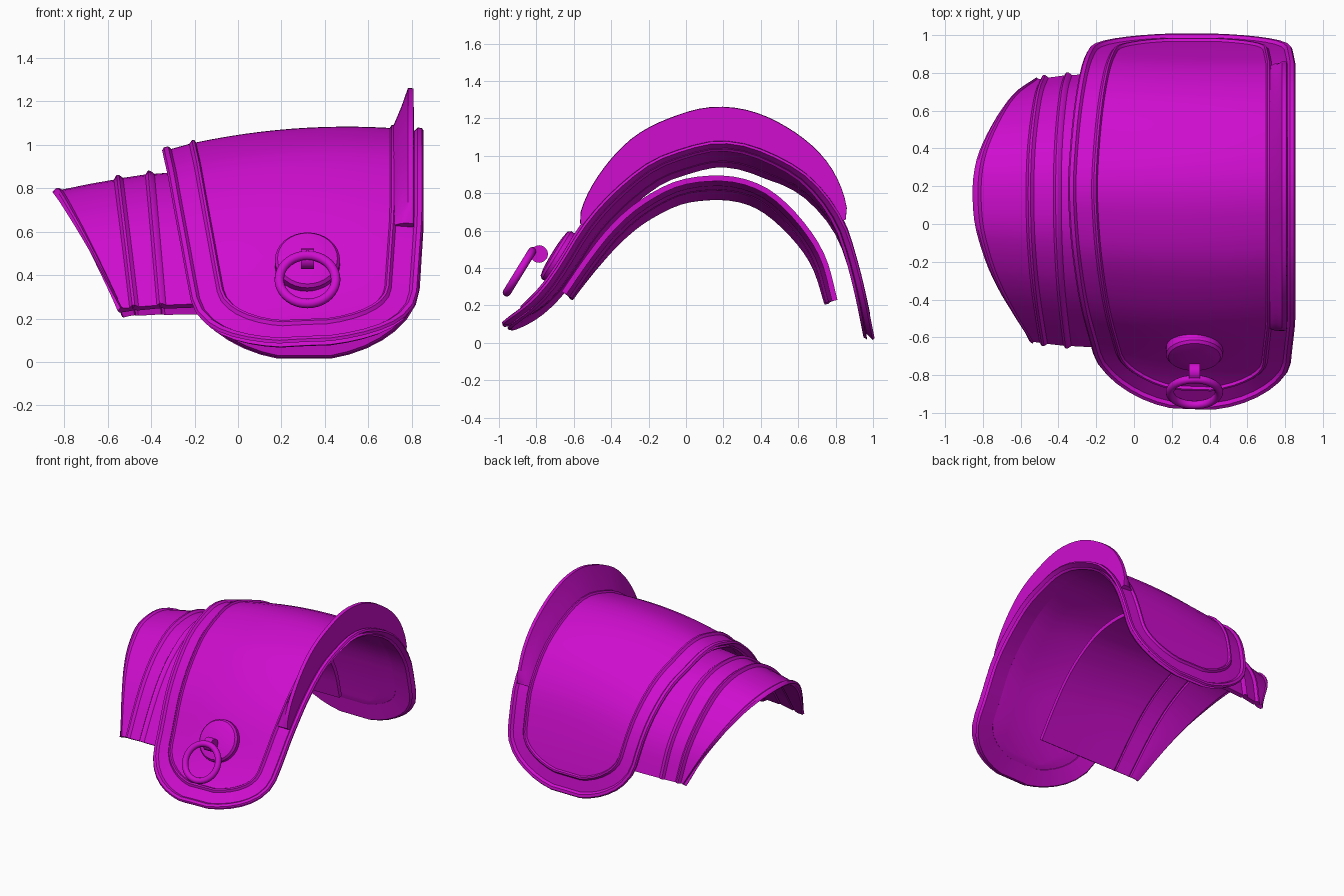
import bpy, bmesh, math
from mathutils import Vector, Matrix

if "Cube" in bpy.data.objects:
    bpy.data.objects.remove(bpy.data.objects["Cube"])

magenta = bpy.data.materials.new("magenta")
magenta.diffuse_color = (0.62, 0.004, 0.62, 1)
magenta.use_nodes = True
magenta.node_tree.nodes["Principled BSDF"].inputs["Base Color"].default_value = magenta.diffuse_color


class Arch:
    """Smooth (y, z) arch from front to back, addressed by arc length."""

    def __init__(self, pts):
        p = [Vector(q) for q in pts]
        p = [2 * p[0] - p[1]] + p + [2 * p[-1] - p[-2]]
        self.p = []
        for a, b, c, d in zip(p, p[1:], p[2:], p[3:]):
            for k in range(10):
                t = k / 10
                self.p.append(0.5 * (2 * b + (c - a) * t + (2 * a - 5 * b + 4 * c - d) * t * t
                                     + (3 * b - a - 3 * c + d) * t ** 3))
        self.p.append(p[-2])
        self.s = [0]
        for a, b in zip(self.p, self.p[1:]):
            self.s.append(self.s[-1] + (b - a).length)
        self.length = self.s[-1]
        top = max(range(len(self.p)), key=lambda i: self.p[i].y)
        self.top_s, self.top_z = self.s[top], self.p[top].y

    def at(self, s):
        i = 0
        while i < len(self.p) - 2 and self.s[i + 1] < s:
            i += 1
        t = (s - self.s[i]) / (self.s[i + 1] - self.s[i])
        return self.p[i].lerp(self.p[i + 1], t)

    def normal(self, s):
        d = (self.at(min(s + 0.06, self.length)) - self.at(max(s - 0.06, 0))).normalized()
        return Vector((-d.y, d.x))

    def point(self, x, s, h):
        q = self.at(s) + self.normal(s) * h
        return Vector((x, q.x, q.y))


def finish(bm, name, thickness=0, angle=35):
    me = bpy.data.meshes.new(name)
    bm.to_mesh(me)
    bm.free()
    me.materials.append(magenta)
    ob = bpy.data.objects.new(name, me)
    bpy.context.collection.objects.link(ob)
    bpy.ops.object.select_all(action='DESELECT')
    ob.select_set(True)
    bpy.context.view_layer.objects.active = ob
    if thickness:
        m = ob.modifiers.new("thickness", 'SOLIDIFY')
        m.thickness, m.offset = thickness, -1
        bpy.ops.object.modifier_apply(modifier=m.name)
    bpy.ops.object.shade_smooth_by_angle(angle=math.radians(angle))
    return ob


def add_grid(bm, rows, closed=False):
    vs = [[bm.verts.new(p) for p in r] for r in rows]
    n = len(rows[0])
    for a, b in zip(vs, vs[1:]):
        for j in range(n if closed else n - 1):
            k = (j + 1) % n
            bm.faces.new((a[j], a[k], b[k], b[j]))
    return vs


# ---- upper plate: rounded outline in (x, arc length), beaded border, plain panel
upper = Arch([(-0.99, 0.09), (-0.85, 0.21), (-0.74, 0.34), (-0.65, 0.48), (-0.55, 0.64),
              (-0.4, 0.81), (-0.2, 0.97), (0, 1.05), (0.17, 1.085), (0.35, 1.06),
              (0.55, 0.97), (0.7, 0.85), (0.83, 0.66), (0.9, 0.45), (0.95, 0.25), (1.0, 0.005)])
TAB, MID, COLS = 0.34, 0.3, 13


def upper_point(x, s, h):
    fade = 1 - max(0, min(1, (s - 1.9) / 0.7))
    return upper.point(x, s, h - 0.11 * ((0.5 - x) / 0.85) ** 2 * fade)


def edges_at(s, f):
    q = abs(s - upper.top_s)
    left = -0.35 + 0.15 * (q / 1.36) ** 1.6
    right = 0.855 - 0.03 * max(0, q - 0.85) / 0.5
    return Vector((MID + (left - MID) * f, s)), Vector((MID + (right - MID) * f, s))


pairs = []
tab = [math.radians(a) for a in (76, 66, 56, 46, 36, 26, 13)]
for a in tab:
    pairs.append(edges_at(TAB * (1 - math.sin(a)), math.cos(a)))
for k in range(27):
    pairs.append(edges_at(TAB + (upper.length - 2 * TAB) * k / 26, 1))
for a in reversed(tab):
    pairs.append(edges_at(upper.length - TAB * (1 - math.sin(a)), math.cos(a)))


def span(a, b):
    return [a.lerp(b, j / (COLS - 1)) for j in range(COLS)]


outline = (span(*pairs[0]) + [r for l, r in pairs[1:-1]]
           + span(*pairs[-1])[::-1] + [l for l, r in pairs[-2:0:-1]])


def inset(loop, d):
    out, n = [], len(loop)
    for i, p in enumerate(loop):
        a = (p - loop[i - 1]).normalized()
        b = (loop[(i + 1) % n] - p).normalized()
        na, nb = Vector((-a.y, a.x)), Vector((-b.y, b.x))
        m = (na + nb).normalized()
        out.append(p + m * (d / max(0.6, m.dot(na))))
    return out


bm = bmesh.new()
border = [(0, 0.0), (0.008, 0.012), (0.028, 0.012), (0.042, -0.004), (0.125, 0.0),
          (0.137, 0.014), (0.148, 0.014), (0.156, 0.0)]
loops = [inset(outline, d) for d, h in border]
add_grid(bm, [[upper_point(p.x, p.y, h) for p in lp] for lp, (d, h) in zip(loops, border)], True)
inner, n = loops[-1], len(pairs)
rows = [inner[:COLS]]
for k in range(1, n - 1):
    rows.append(span(inner[-k], inner[COLS - 1 + k]))
rows.append(inner[COLS + n - 2:2 * COLS + n - 2][::-1])
add_grid(bm, [[upper_point(p.x, p.y, 0) for p in r] for r in rows])
bmesh.ops.remove_doubles(bm, verts=bm.verts, dist=0.0005)
finish(bm, "upper_plate", 0.045)

# ---- flared collar on the neck side
bm = bmesh.new()
rows = []
s0, s1, steps = 0.7, 2.42, 36
for k in range(steps + 1):
    v = k / steps
    s = s0 + (s1 - s0) * v
    h = 0.025 + 0.165 * max(0, math.sin(math.pi * v)) ** 0.65
    rows.append([upper_point(x, s, z) for x, z in
                 ((0.812, -0.04), (0.7, -0.03), (0.712, 0.002), (0.752, h * 0.47 + 0.01),
                  (0.783, h), (0.808, h))])
vs = add_grid(bm, rows, True)
bm.faces.new(vs[0][::-1])
bm.faces.new(vs[-1])
bmesh.ops.recalc_face_normals(bm, faces=bm.faces)
finish(bm, "collar")

# ---- lower plate: slanted free edge, two ridges, tucked under the upper plate
lower = Arch([(-0.665, 0.275), (-0.53, 0.47), (-0.4, 0.63), (-0.25, 0.76), (-0.05, 0.865),
              (0.17, 0.895), (0.35, 0.865), (0.5, 0.78), (0.65, 0.62), (0.75, 0.45), (0.81, 0.23)])
bm = bmesh.new()
rows = []
for k in range(33):
    s = lower.length * k / 32
    w = (lower.top_z - lower.at(s).y) / 0.64
    free, r1, r2 = -0.855 + 0.325 * w, -0.56 + 0.075 * w, -0.415 + 0.055 * w
    gap = r1 - 0.012 - free
    cols = [(free, 0.0), (free + gap * 0.05, 0.012), (free + gap * 0.1, 0.012),
            (free + gap * 0.16, 0), (free + gap * 0.6, 0), (r1 - 0.012, 0), (r1, 0.02),
            (r1 + 0.012, 0.018), (r1 + 0.03, 0.002), (r2 - 0.012, 0.004), (r2, 0.02),
            (r2 + 0.012, 0.018), (r2 + 0.03, 0.002), (-0.2, 0), (0.05, 0), (0.3, 0)]
    rows.append([lower.point(x, s, h - 0.11 * ((0.3 - x) / 1.15) ** 2.5) for x, h in cols])
add_grid(bm, rows)
finish(bm, "lower_plate", 0.03)

# ---- ring fitting on the front tab
nrm = upper.normal(0.49)
axis = Vector((0, nrm.x, nrm.y))
tilt = Vector((0, 0, 1)).rotation_difference(axis).to_matrix().to_4x4()

bm = bmesh.new()
base = upper_point(0.32, 0.49, 0)
disc = [(0.15, -0.03), (0.15, 0.035), (0.138, 0.05), (0.1, 0.058), (0.04, 0.062)]
rows = [[(r * math.cos(math.tau * j / 32), r * math.sin(math.tau * j / 32), z)
         for j in range(32)] for r, z in disc]
vs = add_grid(bm, rows, True)
bm.faces.new(vs[-1])
bm.transform(Matrix.Translation(base) @ tilt)
finish(bm, "ring_mount")

bm = bmesh.new()
bmesh.ops.create_cone(bm, cap_ends=True, segments=20, radius1=0.047, radius2=0.047, depth=0.058,
                      matrix=Matrix.Translation((0.32, -0.785, 0.475))
                      @ Matrix.Rotation(math.pi / 2, 4, 'Y'))
finish(bm, "ring_bracket")

bm = bmesh.new()
rows = []
for i in range(37):
    a = math.tau * i / 36
    rows.append([((0.13 + 0.022 * math.cos(b)) * math.cos(a),
                  (0.13 + 0.022 * math.cos(b)) * math.sin(a), 0.022 * math.sin(b))
                 for b in (math.tau * j / 12 for j in range(12))])
add_grid(bm, rows, True)
bmesh.ops.remove_doubles(bm, verts=bm.verts, dist=0.0005)
bmesh.ops.recalc_face_normals(bm, faces=bm.faces)
bm.transform(Matrix.Translation((0.32, -0.89, 0.38)) @ tilt)
finish(bm, "ring")
